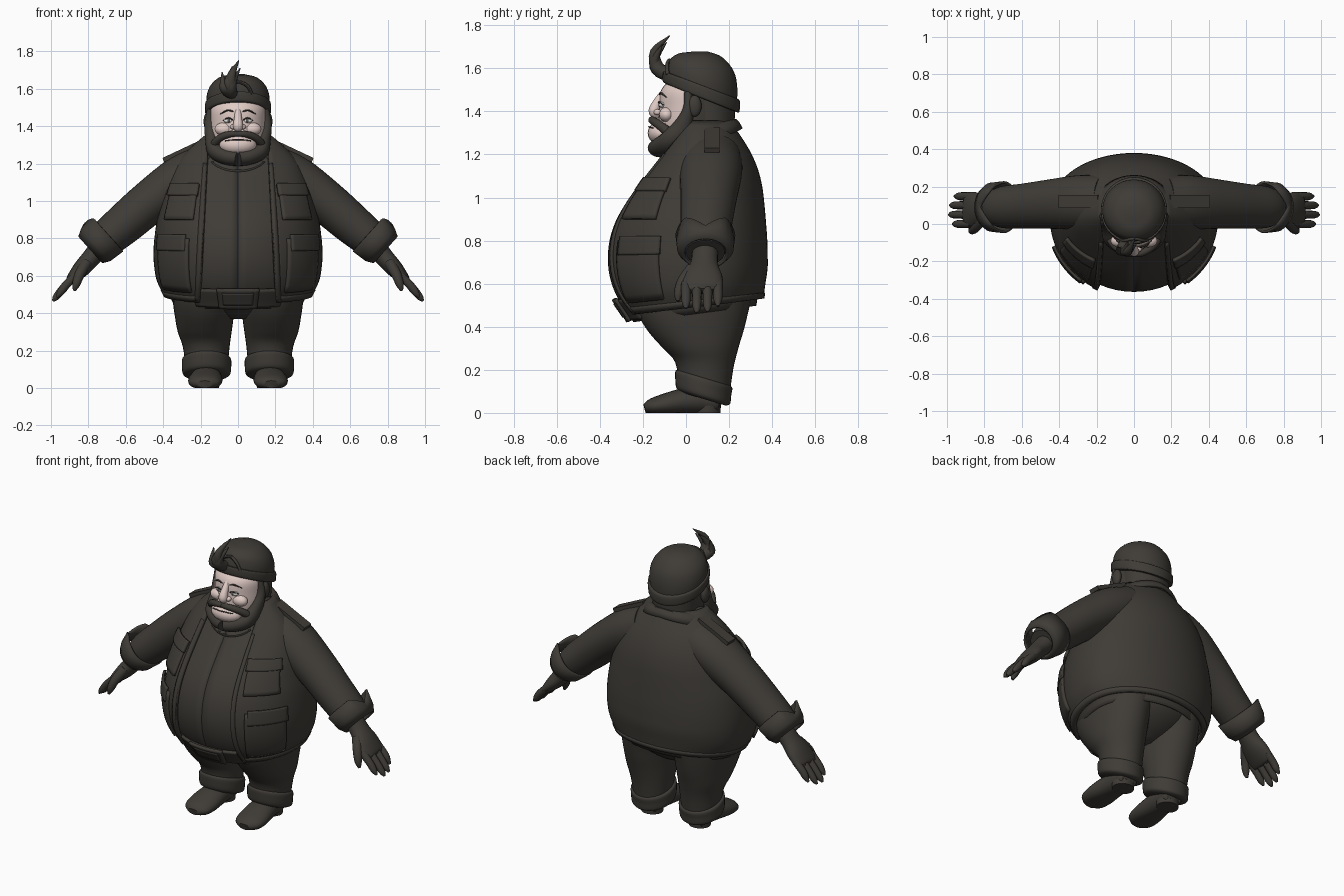
import bpy, bmesh, math
from mathutils import Vector, Matrix

cube = bpy.data.objects.get("Cube")
if cube:
    bpy.data.objects.remove(cube, do_unlink=True)


def material(name, *rgb):
    m = bpy.data.materials.new(name)
    m.use_nodes = True
    m.diffuse_color = (*rgb, 1)
    node = next(n for n in m.node_tree.nodes if n.type == 'BSDF_PRINCIPLED')
    node.inputs["Base Color"].default_value = (*rgb, 1)
    node.inputs["Roughness"].default_value = .8
    return m


DARK = material("dark brown grey", .05, .045, .038)
SKIN = material("pale skin", .75, .6, .56)
WHITE = material("eye white", .8, .78, .75)
IRIS = material("eye grey", .1, .1, .1)


def finish(name, bm, mat, mirror=False, thick=0):
    bmesh.ops.recalc_face_normals(bm, faces=bm.faces)
    me = bpy.data.meshes.new(name)
    bm.to_mesh(me)
    bm.free()
    me.materials.append(mat)
    me.shade_smooth()
    me.set_sharp_from_angle(angle=math.radians(45))
    ob = bpy.data.objects.new(name, me)
    bpy.context.collection.objects.link(ob)
    if thick:
        mod = ob.modifiers.new("thickness", 'SOLIDIFY')
        mod.thickness, mod.offset = thick, 0
    if mirror:
        ob.modifiers.new("mirror", 'MIRROR').use_mirror_merge = False
    return ob


def sheet(name, grid, closed=False, caps=False, mat=DARK, **kw):
    """Skin a grid of points; closed rows become rings."""
    bm = bmesh.new()
    rows = [[bm.verts.new(p) for p in row] for row in grid]
    n = len(rows[0])
    for a, b in zip(rows, rows[1:]):
        for j in range(n if closed else n - 1):
            k = (j + 1) % n
            bm.faces.new((a[j], a[k], b[k], b[j]))
    if caps:
        bm.faces.new(rows[0])
        bm.faces.new(rows[-1])
    return finish(name, bm, mat, **kw)


def at(rows, u):
    """Smooth interpolation through the rows of a profile."""
    i = max(0, min(int(math.floor(u)), len(rows) - 2))
    f, p, q = u - i, rows[i], rows[i + 1]
    o = rows[i - 1] if i else [2 * a - b for a, b in zip(p, q)]
    r = rows[i + 2] if i + 2 < len(rows) else [2 * b - a for a, b in zip(p, q)]
    return [b + f * ((c - a) / 2 + f * (a - 2.5 * b + 2 * c - d / 2
            + f * (1.5 * (b - c) + (d - a) / 2))) for a, b, c, d in zip(o, p, q, r)]


def samples(rows, n=4):
    return [k / n for k in range((len(rows) - 1) * n + 1)]


def circle(seg):
    return [math.tau * k / seg for k in range(seg)]


def tube(name, rows, ref=(0, 1, 0), seg=20, **kw):
    """Round limb along a path; rows are x, y, z, radius along ref, other radius."""
    rows = [(*r, r[3]) if len(r) == 4 else r for r in rows]
    grid = []
    for u in samples(rows):
        x, y, z, a, b = at(rows, u)
        t = (Vector(at(rows, u + .05)[:3]) - Vector(at(rows, u - .05)[:3])).normalized()
        r = (Vector(ref) - t * t.dot(Vector(ref))).normalized()
        s = t.cross(r)
        ring = [Vector((x, y, z)) + r * max(a, .001) * math.cos(k)
                + s * max(b, .001) * math.sin(k) for k in circle(seg)]
        grid.append([(p.x, p.y, max(p.z, 0)) for p in ring])
    return sheet(name, grid, True, True, **kw)


def stack(name, rows, seg=32, **kw):
    """Upright form; rows are x, y, z, half width, half depth, slope."""
    grid = []
    for u in samples(rows):
        x, y, z, a, b, tilt = at(rows, u)
        grid.append([(x + a * math.sin(k), y - b * math.cos(k), z - tilt * b * math.cos(k))
                     for k in circle(seg)])
    return sheet(name, grid, True, True, **kw)


def blob(name, centre, radii, mat=DARK, **kw):
    bm = bmesh.new()
    bmesh.ops.create_uvsphere(bm, u_segments=20, v_segments=12, radius=1,
                              matrix=Matrix.LocRotScale(Vector(centre), None, Vector(radii)))
    return finish(name, bm, mat, **kw)


# Torso profile: half width, front y, back y, at even heights
LOW, STEP, TOP = .49, .08, 1.37
TORSO = [(.385, -.285, .35), (.425, -.34, .36), (.44, -.372, .37), (.443, -.382, .37),
         (.437, -.372, .368), (.425, -.345, .362), (.405, -.3, .355), (.385, -.24, .345),
         (.355, -.175, .325), (.31, -.11, .29), (.235, -.05, .24), (.14, 0, .18)]


def torso(t, z, off=0):
    u = (z - LOW) / STEP
    w, front, back = at(TORSO, u)
    c = math.cos(t)
    depth = (.06 - front if c > 0 else back - .06) + off
    y = .06 - math.copysign(abs(c) ** .92, c) * depth
    return ((w + off) * math.sin(t), y, z + .12 * y * max(0, 1 - u / 4))


def patch(name, span, z0, z1, off, thick, n=12, m=8, **kw):
    """Cloth panel lying on the torso; span gives its angles at each height."""
    grid = []
    for j in range(m + 1):
        z = z0 + (z1 - z0) * j / m
        a, b = span(z) if callable(span) else span
        grid.append([torso(a + (b - a) * k / n, z, off) for k in range(n + 1)])
    return sheet(name, grid, thick=thick, **kw)


def opening(z):
    a = math.asin(min(.85, (.24 - .055 * z - .01) / at(TORSO, (z - LOW) / STEP)[0]))
    return a, math.tau - a


def edge(z):
    a = opening(z)[0]
    return a, a + .06


# Shirt, jacket, belt
patch("shirt", (0, math.tau), .455, TOP, -.022, .006, 56, 36)
patch("jacket", opening, LOW, TOP - .02, 0, .018, 56, 40)
patch("jacket_hem", opening, LOW, .52, .007, .014, 56, 2)
patch("jacket_placket", edge, LOW, 1.2, .008, .014, 2, 30, mirror=True)
patch("belt", (-.65, .65), .465, .555, -.01, .016)
patch("belt_buckle", (-.27, .27), .46, .56, .004, .016)
patch("buckle_plate", (-.2, .2), .48, .54, .013, .008)
tube("shirt_neckline", [(*torso(k * .1, 1.16 + .002 * k * k, -.02), .007)
                        for k in range(-5, 6)], seg=8, ref=(0, 0, 1))

# Pockets
patch("chest_pocket", (.58, 1.1), .9, 1.07, .015, .02, mirror=True)
patch("chest_pocket_flap", (.55, 1.13), 1.03, 1.09, .025, .018, mirror=True)
patch("side_pocket", (.62, 1.18), .54, .8, .013, .02, mirror=True)
patch("side_pocket_flap", (.66, 1.2), .74, .82, .022, .014, mirror=True)

# Collar
collar = []
for row in range(5):
    f = row / 4
    line = []
    for k in range(33):
        t = .55 + (math.tau - 1.1) * k / 32
        g = abs(t - math.pi) / (math.pi - .55)
        y = .085 - (.12 + .05 * f) * math.cos(t)
        line.append(((.15 + f * (.05 + .12 * g ** 3)) * math.sin(t), y,
                     1.32 + .25 * (y - .1) + .025 * math.sin(math.pi * f) - f * (.04 + .04 * g)))
    collar.append(line)
sheet("collar", collar, thick=.016)

# Sleeves, shoulder straps, cuffs
tube("sleeve", [(.16, .12, 1.18, .14, .13), (.3, .115, 1.115, .145, .13),
                (.47, .105, .995, .13, .117), (.6, .095, .885, .12, .11),
                (.7, .09, .8, .112, .1), (.75, .09, .745, .09, .085)], seg=32, mirror=True)
bm = bmesh.new()
bmesh.ops.create_cube(bm, size=1, matrix=Matrix.LocRotScale(
    Vector((.295, .12, 1.268)), Matrix.Rotation(.44, 3, 'Y'), Vector((.23, .07, .024))))
finish("shoulder_strap", bm, DARK, mirror=True)

along, out = Vector((.74, 0, -.67)), Vector((.67, 0, .74))
cuff = [[], [], []]
for a in circle(40):
    a -= math.pi
    notch = .065 * max(0, 1 - abs(a) / .6)
    flare = .018 * max(0, 1 - abs(abs(a) - .6) / .6)
    ends = [(notch - .005, .118 + flare, .132 + flare), (.08, .11, .125), (.118, .09, .1)]
    for line, (s, r, ry) in zip(cuff, ends):
        p = Vector((.7, .09, .82)) + along * s + out * r * math.cos(a)
        line.append((p.x, p.y + ry * math.sin(a), p.z))
sheet("sleeve_cuff", cuff, True, thick=.014, mirror=True)

# Hands
tube("palm", [(.73, .09, .76, .06, .055), (.79, .085, .69, .065, .05),
              (.84, .08, .635, .09, .045), (.89, .075, .58, .095, .03),
              (.905, .075, .565, .08, .018)], mirror=True)
for name, y, tip in [("index", .0, .97), ("middle", .05, .99), ("ring", .1, .985), ("little", .148, .96)]:
    tube(name + "_finger", [(.87, y, .6, .023), (.92, y, .55, .022),
                            (tip - .02, y, 1.48 - tip, .019), (tip, y, 1.455 - tip, .006)],
         seg=12, mirror=True)
tube("thumb", [(.81, .03, .67, .03), (.845, -.015, .61, .027),
               (.865, -.035, .555, .021), (.875, -.038, .52, .008)], seg=12, mirror=True)

# Trousers
stack("hips", [(0, .03, .37, .06, .1, 0), (0, .03, .42, .2, .19, 0),
               (0, .03, .49, .31, .26, 0), (0, .03, .57, .35, .29, 0)])
stack("trouser_leg", [(.17, .03, .56, .185, .28, 0), (.18, .032, .46, .168, .255, 0),
                      (.18, .045, .38, .157, .222, 0), (.178, .068, .3, .144, .175, 0),
                      (.17, .085, .22, .125, .135, -.1), (.167, .085, .09, .11, .115, -.2)], mirror=True)
stack("trouser_cuff", [(.168, .08, .065, .108, .105, -.3), (.168, .08, .08, .128, .125, -.3),
                       (.168, .08, .12, .132, .13, -.3), (.168, .083, .155, .13, .132, -.3),
                       (.168, .085, .165, .11, .115, -.3)], mirror=True)

# Shoes
tube("shoe", [(.178, -.192, .02, .04, .02), (.177, -.16, .028, .08, .038),
              (.175, -.09, .04, .092, .052), (.17, 0, .055, .083, .062),
              (.167, .08, .06, .075, .065), (.165, .15, .05, .062, .055),
              (.165, .165, .045, .03, .03)], ref=(1, 0, 0), mirror=True)
stack("shoe_heel", [(.166, .1, 0, .065, .06, 0), (.166, .1, .035, .068, .062, 0)], mirror=True)

# Head: skin in front, hair behind
head = stack("head", [(0, .03, 1.2, .07, .09, 0), (0, .035, 1.26, .12, .15, 0),
                      (0, .035, 1.34, .145, .163, 0), (0, .035, 1.42, .15, .16, 0),
                      (0, .035, 1.5, .148, .15, 0), (0, .04, 1.56, .11, .1, 0)], mat=SKIN)
head.data.materials.append(DARK)
for face in head.data.polygons:
    if face.center.y > -.005 or face.center.z < 1.24:
        face.material_index = 1
stack("neck", [(0, .1, 1.22, .13, .12, 0), (0, .1, 1.45, .145, .13, 0)])
tube("nose", [(0, -.1, 1.49, .016), (0, -.125, 1.455, .019), (0, -.146, 1.41, .026),
              (0, -.142, 1.39, .024), (0, -.12, 1.375, .01)], ref=(1, 0, 0), mat=SKIN)
blob("nostril", (.026, -.132, 1.396), (.016, .018, .014), SKIN, mirror=True)
blob("cheek", (.075, -.09, 1.385), (.05, .035, .035), SKIN, mirror=True)
blob("mouth", (0, -.11, 1.3), (.1, .068, .058), SKIN)
tube("mouth_line", [(-.07, -.153, 1.322, .003), (0, -.172, 1.328, .004), (.07, -.153, 1.322, .003)], seg=8)
blob("eyeball", (.052, -.108, 1.43), (.025, .018, .014), WHITE, mirror=True)
blob("iris", (.05, -.122, 1.43), (.009, .006, .01), IRIS, mirror=True)
tube("eyelid", [(.027, -.122, 1.433, .003), (.052, -.126, 1.444, .004),
                (.08, -.105, 1.43, .003)], seg=8, mirror=True)
tube("eyebrow", [(.025, -.122, 1.478, .003), (.055, -.116, 1.485, .005),
                 (.095, -.09, 1.465, .002)], seg=8, mirror=True)
blob("ear", (.162, .04, 1.425), (.022, .032, .05), mirror=True)

# Beard and moustache
tube("beard", [(.145, .01, 1.49, .018, .02), (.15, .01, 1.41, .025, .03), (.14, -.015, 1.33, .045, .035),
               (.12, -.06, 1.27, .058, .045), (.065, -.105, 1.24, .055, .045),
               (0, -.125, 1.228, .055, .042)], mirror=True)
tube("moustache", [(0, -.158, 1.358, .014), (.04, -.156, 1.358, .018), (.09, -.128, 1.34, .02),
                   (.125, -.085, 1.305, .022), (.135, -.06, 1.27, .012)], seg=14, mirror=True)

# Cap and hair tuft
stack("cap_crown", [(0, .07, 1.5, .168, .166, -.4), (0, .075, 1.56, .168, .163, -.3),
                    (0, .075, 1.615, .148, .147, -.2), (0, .07, 1.66, .1, .1, -.1),
                    (0, .065, 1.678, .035, .035, 0)])
stack("cap_band", [(0, .07, 1.462, .165, .165, -.4), (0, .07, 1.47, .175, .178, -.4),
                   (0, .072, 1.515, .177, .178, -.38), (0, .073, 1.522, .165, .165, -.38)])
tube("cap_opening", [(-.075, -.085, 1.57, .009), (-.05, -.088, 1.615, .009), (0, -.078, 1.637, .009),
                     (.05, -.088, 1.615, .009), (.075, -.085, 1.57, .009)], seg=8)
for k, (x, y, z) in enumerate([(.005, -.075, 1.752), (-.085, -.12, 1.69), (.012, -.11, 1.71), (-.03, -.09, 1.72)]):
    tube("hair_tuft_%s" % "abcd"[k], [(-.03, -.08, 1.57, .03), (-.04 + x / 4, -.128, 1.595, .032),
                                      (-.035 + x / 2, -.145, z - .075, .022), (x, y, z, .002)], seg=12)
